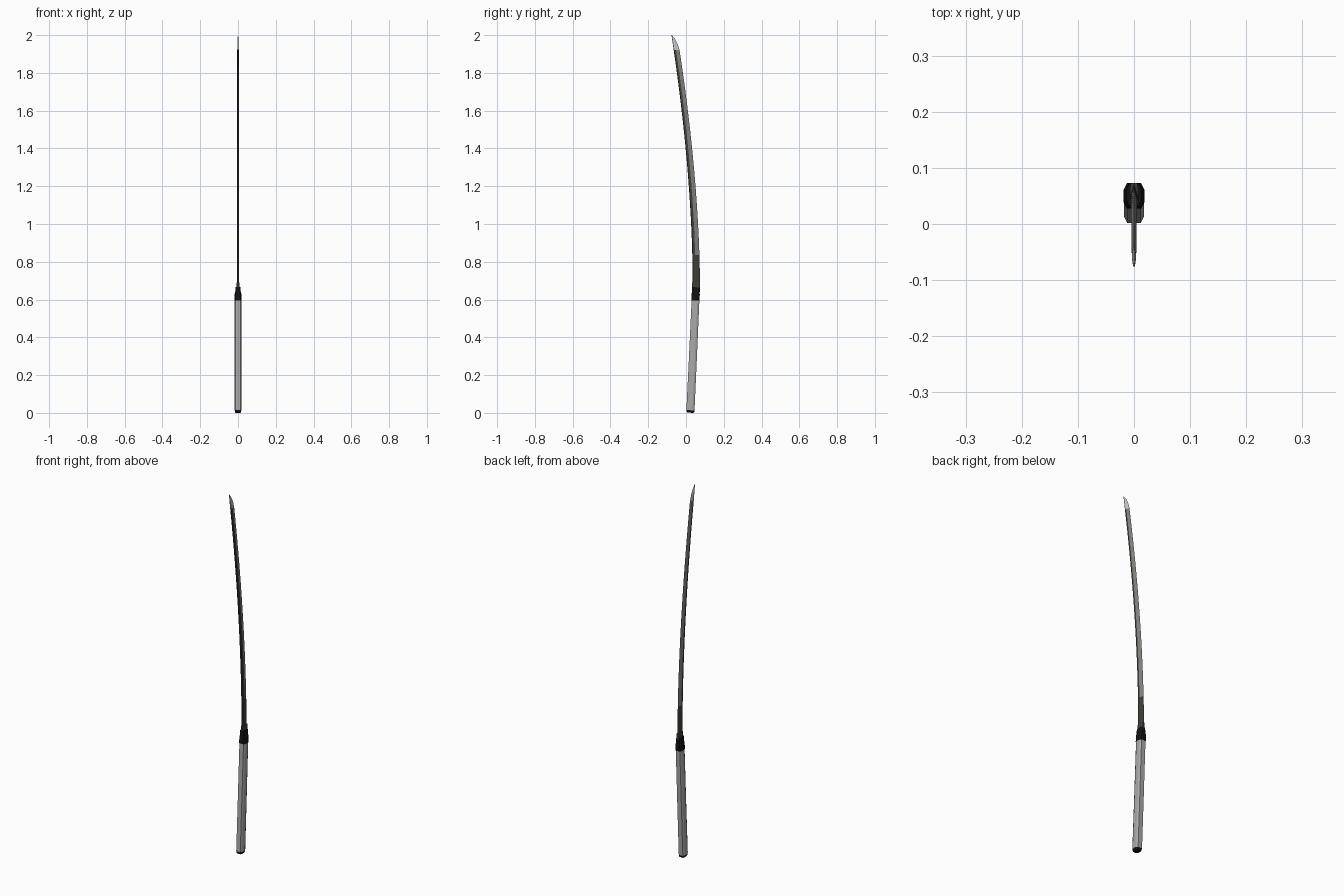
import bpy, bmesh

if "Cube" in bpy.data.objects:
    bpy.data.objects.remove(bpy.data.objects["Cube"])


def mat(name, r, g, b):
    m = bpy.data.materials.new(name)
    m.diffuse_color = (r, g, b, 1)
    m.use_nodes = True
    m.node_tree.nodes["Principled BSDF"].inputs["Base Color"].default_value = m.diffuse_color
    return m


GRIP = mat("light grey grip", 0.40, 0.40, 0.40)
BLACK = mat("black fittings", 0.006, 0.006, 0.006)
DARK = mat("dark olive steel", 0.05, 0.05, 0.042)
GREY = mat("mid grey steel", 0.23, 0.23, 0.22)
TIP = mat("pale steel", 0.58, 0.59, 0.60)


def loft(name, rings, mats, rule=None):
    """Skin a list of equal-sized rings and cap both ends."""
    bm = bmesh.new()
    vs = [[bm.verts.new(p) for p in r] for r in rings]
    n = len(rings[0])
    for k in range(len(rings) - 1):
        for i in range(n):
            j = (i + 1) % n
            f = bm.faces.new((vs[k][i], vs[k][j], vs[k + 1][j], vs[k + 1][i]))
            if rule:
                f.material_index = rule(i, f.calc_center_median().z)
    bm.faces.new(vs[0][::-1])
    end = bm.faces.new(vs[-1])
    if rule:
        end.material_index = rule(0, rings[-1][0][2])
    bmesh.ops.recalc_face_normals(bm, faces=bm.faces)
    me = bpy.data.meshes.new(name)
    bm.to_mesh(me)
    bm.free()
    for m in mats:
        me.materials.append(m)
    ob = bpy.data.objects.new(name, me)
    bpy.context.collection.objects.link(ob)
    return ob


OCT = [(0.7, 1), (1, 0.5), (1, -0.5), (0.7, -1),
       (-0.7, -1), (-1, -0.5), (-1, 0.5), (-0.7, 1)]


def grip_ring(z, y0, y1, hx):
    cy, hy = (y0 + y1) / 2, (y1 - y0) / 2
    return [(x * hx, cy + y * hy, z - y * hy * 0.06) for x, y in OCT]


# Handle, with a dark end cap below and a tapered collar above
loft("handle", [grip_ring(0.014, 0.002, 0.045, 0.0175),
                grip_ring(0.30, 0.016, 0.058, 0.0175),
                grip_ring(0.60, 0.030, 0.071, 0.0175)], [GRIP])
loft("end_cap", [grip_ring(0.001, 0.006, 0.040, 0.013),
                 grip_ring(0.007, 0.003, 0.044, 0.0165),
                 grip_ring(0.015, 0.003, 0.045, 0.017)], [BLACK])
loft("collar", [grip_ring(0.595, 0.028, 0.072, 0.0185),
                grip_ring(0.630, 0.030, 0.073, 0.0180),
                grip_ring(0.636, 0.031, 0.072, 0.0150),
                grip_ring(0.665, 0.032, 0.072, 0.0130)], [BLACK])

# Blade: spine at -y, cutting edge at +y, swept along an arc
STEPS = 26
Z0, Z1 = 0.64, 1.92


def spine(z):
    d = max(0, z - 0.72)
    return 0.035 - 0.112 * (d / 1.28) ** 1.75


def blade_ring(z, w, t, ze=None):
    """ze: height of the cutting edge where the point is slanted."""
    s = spine(z)
    ze = z if ze is None else ze
    zr = z + (ze - z) * 0.4
    return [(0, s, z), (t * 0.8, s + w * 0.06, z), (t, s + w * 0.4, zr),
            (0, s + w, ze), (-t, s + w * 0.4, zr), (-t * 0.8, s + w * 0.06, z)]


rings = []
for k in range(STEPS + 1):
    u = k / STEPS
    rings.append(blade_ring(Z0 + (Z1 - Z0) * u, 0.039 - 0.008 * u, 0.0065 - 0.0025 * u))
for z, w, t in ((1.94, 0.028, 0.0038), (1.96, 0.023, 0.0032),
                (1.98, 0.015, 0.0024), (1.993, 0.007, 0.0014), (2.0, 0.0015, 0.0004)):
    rings.append(blade_ring(z, w, t))


def blade_colour(i, z):
    if z > 1.92:
        return 2
    # bevels next to the cutting edge are polished, the rest is dark
    return 1 if i in (2, 3) and z > 0.82 else 0


loft("blade", rings, [DARK, GREY, TIP], blade_colour)

# Blade sleeve just above the collar
loft("blade_sleeve", [[(x * 0.0075, 0.053 + y * 0.0205, z) for x, y in OCT]
                      for z in (0.655, 0.69)], [DARK])
